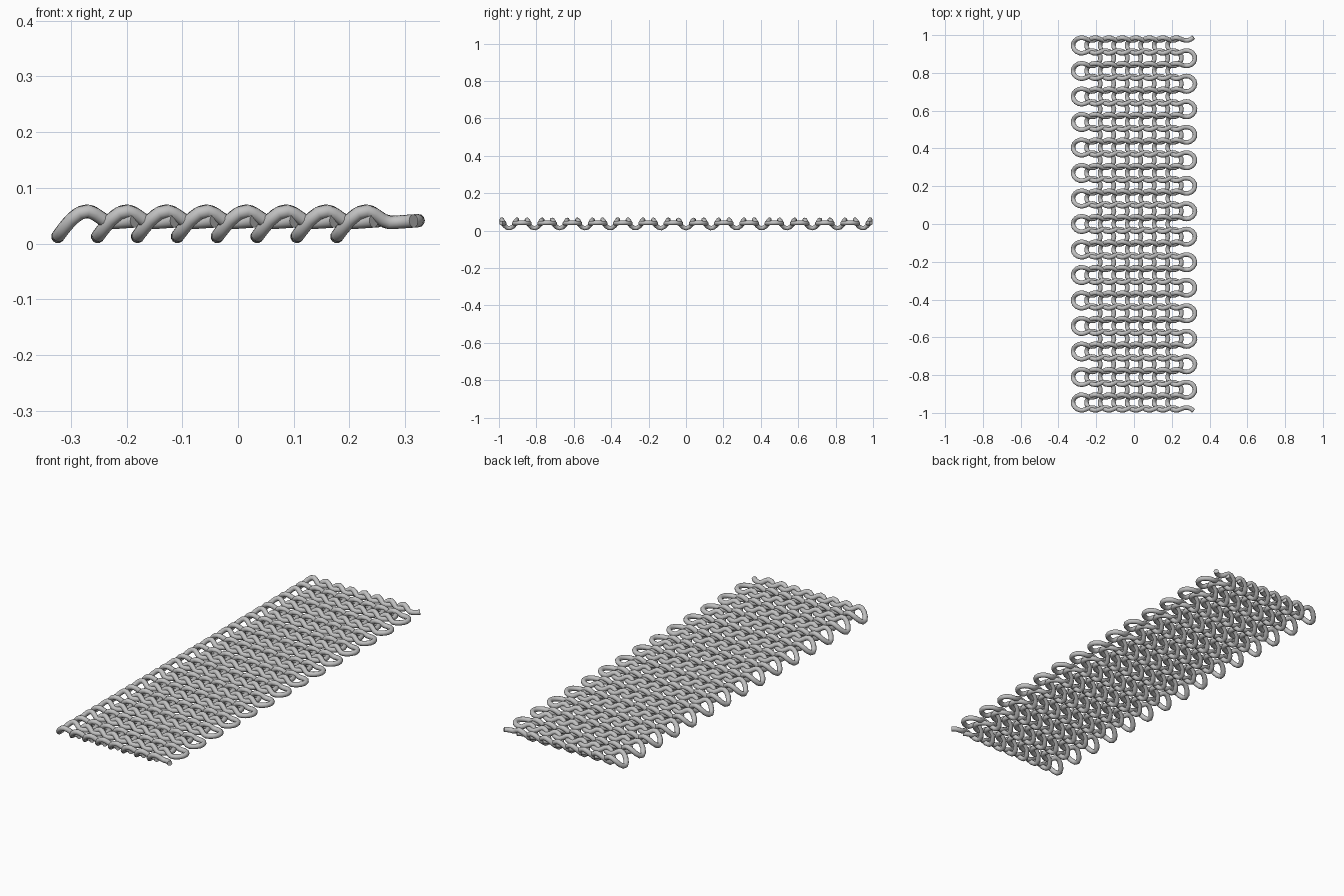
import bpy
import bmesh
from math import pi, sin, cos, radians

cube = bpy.data.objects.get("Cube")
if cube:
    bpy.data.objects.remove(cube, do_unlink=True)

STRANDS = 8          # looped wires side by side along x
LOOPS = 15           # loops of each wire along y
PITCH = 0.135        # loop spacing
SPACING = 0.0715     # wire spacing
HALF = 0.073         # half width of one loop
RADIUS = 0.012       # wire thickness
BULGE = 0.0215       # how far each loop swells past its neck
ROUND = 0.006        # extra rounding of the loop ends
STEPS = 24           # points per loop

steel = bpy.data.materials.new("grey steel")
steel.use_nodes = True
grey = (0.53, 0.53, 0.53, 1)
steel.diffuse_color = grey
steel.node_tree.nodes["Principled BSDF"].inputs["Base Color"].default_value = grey


def height(f):
    """Wire height across a loop: low foot, arched legs, flat head."""
    if f < 0.36:
        return 0.0125 + 0.0455 * sin(pi / 2 * f / 0.36)
    if f < 0.66:
        return 0.0375 + 0.0205 * (1 + cos(pi * (f - 0.36) / 0.3)) / 2
    return 0.0375 + 0.0035 * (f - 0.66) / 0.34


def loop_point(t):
    x = -(HALF - ROUND) * cos(t) - ROUND * cos(3 * t)
    y = PITCH * t / (2 * pi) + BULGE * sin(2 * t)
    return x, y, height((x / HALF + 1) / 2)


# One wire winding along y, cut just before the outermost heads
end = LOOPS * pi - 0.38
count = LOOPS * STEPS
curve = bpy.data.curves.new("wire_path", "CURVE")
curve.dimensions = "3D"
curve.bevel_depth = RADIUS
curve.bevel_resolution = 4
curve.use_fill_caps = True
spline = curve.splines.new("POLY")
spline.points.add(count)
for i, p in enumerate(spline.points):
    p.co = (*loop_point(-end + 2 * end * i / count), 1)
curve.materials.append(steel)

wire = bpy.data.objects.new("wire_1", curve)
bpy.context.collection.objects.link(wire)
bpy.ops.object.select_all(action="DESELECT")
wire.select_set(True)
bpy.context.view_layer.objects.active = wire
bpy.ops.object.convert(target="MESH")
wire = bpy.context.view_layer.objects.active

# Close the end caps and turn all faces outward
bm = bmesh.new()
bm.from_mesh(wire.data)
bmesh.ops.remove_doubles(bm, verts=bm.verts, dist=0.0001)
bmesh.ops.recalc_face_normals(bm, faces=bm.faces)
bm.to_mesh(wire.data)
bm.free()
bpy.ops.object.shade_smooth_by_angle(angle=radians(60))

# Interlocked copies across the width
for i in range(STRANDS):
    strand = wire if i == 0 else wire.copy()
    if i:
        bpy.context.collection.objects.link(strand)
    strand.name = f"wire_{i + 1}"
    strand.location.x = (i - (STRANDS - 1) / 2) * SPACING
